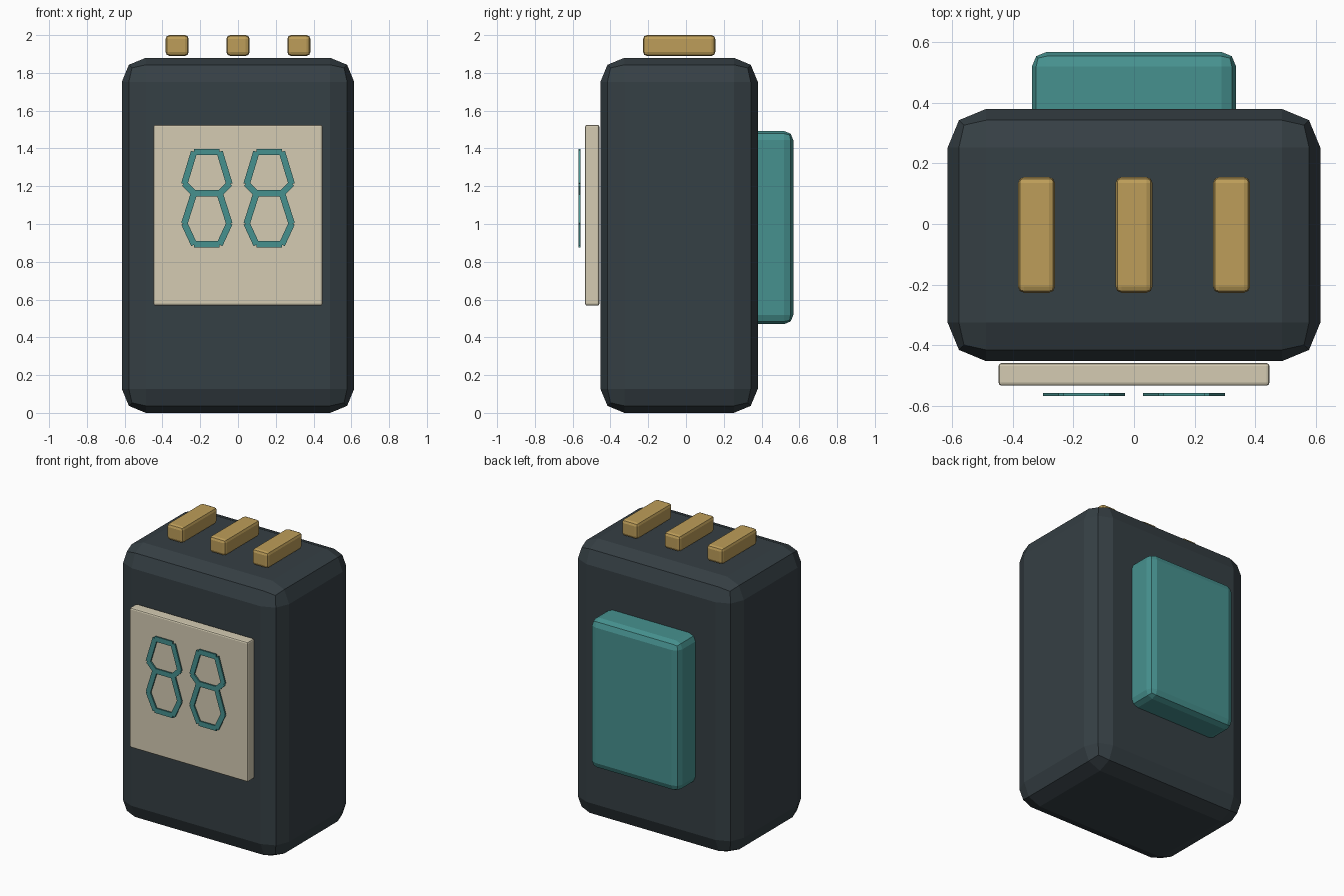
import bpy, bmesh, math
from mathutils import Matrix, Vector

if "Cube" in bpy.data.objects:
    bpy.data.objects.remove(bpy.data.objects["Cube"])


def material(name, rgb):
    m = bpy.data.materials.new(name)
    m.diffuse_color = (*rgb, 1)
    m.use_nodes = True
    m.node_tree.nodes["Principled BSDF"].inputs["Base Color"].default_value = m.diffuse_color
    return m


DARK = material("dark_slate", (0.036, 0.050, 0.058))
TEAL = material("teal", (0.062, 0.285, 0.275))
CREAM = material("cream", (0.66, 0.60, 0.45))
GOLD = material("gold", (0.51, 0.34, 0.10))


def finish(name, bm, mat):
    me = bpy.data.meshes.new(name)
    bm.to_mesh(me)
    bm.free()
    me.materials.append(mat)
    ob = bpy.data.objects.new(name, me)
    bpy.context.collection.objects.link(ob)
    return ob


# box given by its low and high corners, edges rounded by a bevel
def box(name, lo, hi, mat, bevel, segments=2):
    lo, hi = Vector(lo), Vector(hi)
    bm = bmesh.new()
    bmesh.ops.create_cube(bm, size=1, matrix=Matrix.Translation((lo + hi) / 2)
                          @ Matrix.Diagonal((*(hi - lo), 1)))
    ob = finish(name, bm, mat)
    mod = ob.modifiers.new("rounded_edges", 'BEVEL')
    mod.width, mod.segments = bevel, segments
    mod.limit_method = 'NONE'
    return ob


# main housing, front display plate, rear pack
box("body", (-0.615, -0.453, 0), (0.615, 0.38, 1.88), DARK, 0.127)
box("display_plate", (-0.447, -0.534, 0.568), (0.447, -0.459, 1.525), CREAM, 0.01)
box("rear_pack", (-0.337, 0.33, 0.47), (0.337, 0.568, 1.492), TEAL, 0.048)

# three top contacts
for i, x in enumerate((-0.322, 0, 0.322)):
    box(f"top_contact_{i + 1}", (x - 0.061, -0.227, 1.89),
        (x + 0.061, 0.155, 2.0), GOLD, 0.02)

# seven-bar readout: each bar is a thin box between two points (x, z)
HALF = [((0.068, 1.381), (0.119, 1.213)), ((0.119, 1.213), (0.068, 1.162)),
        ((0.068, 1.162), (0.119, 1.002)), ((0.119, 1.002), (0.068, 0.892))]
BARS = [((-0.066, z), (0.066, z)) for z in (1.381, 1.162, 0.892)]
BARS += [((s * a[0], a[1]), (s * b[0], b[1])) for a, b in HALF for s in (-1, 1)]
for name, cx in (("left_readout", -0.165), ("right_readout", 0.165)):
    bm = bmesh.new()
    for (x1, z1), (x2, z2) in BARS:
        length = math.hypot(x2 - x1, z2 - z1) + 0.004
        place = (Matrix.Translation((cx + (x1 + x2) / 2, -0.563, (z1 + z2) / 2))
                 @ Matrix.Rotation(-math.atan2(z2 - z1, x2 - x1), 4, 'Y')
                 @ Matrix.Diagonal((length, 0.010, 0.034, 1)))
        bmesh.ops.create_cube(bm, size=1, matrix=place)
    finish(name, bm, TEAL)
